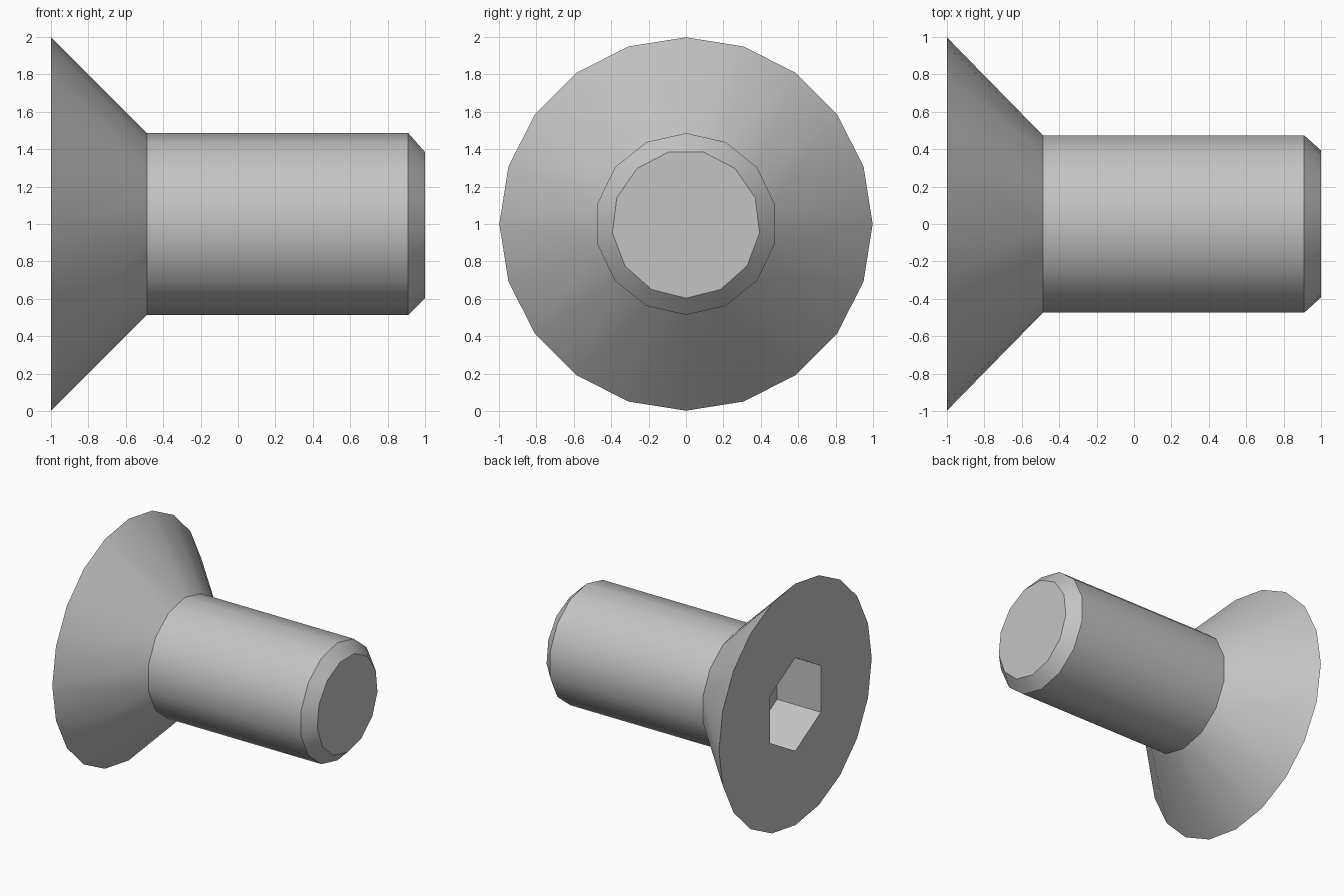
import bpy
import bmesh
import math

default = bpy.data.objects.get("Cube")
if default:
    bpy.data.objects.remove(default, do_unlink=True)

# Plain grey metal
steel = bpy.data.materials.new("grey_steel")
steel.use_nodes = True
steel.diffuse_color = (0.55, 0.55, 0.55, 1)
steel.node_tree.nodes["Principled BSDF"].inputs["Base Color"].default_value = (0.55, 0.55, 0.55, 1)

AXIS_Z = 1.0
bm = bmesh.new()


def ring(x, radius, sides):
    """Polygon of vertices around the x axis, starting at the lowest point."""
    steps = [2 * math.pi * i / sides for i in range(sides)]
    return [bm.verts.new((x, radius * math.sin(a), AXIS_Z - radius * math.cos(a))) for a in steps]


def skin(a, b):
    """Join two rings, which may have different side counts."""
    na, nb = len(a), len(b)
    i = j = 0
    while i < na or j < nb:
        next_a, next_b = (i + 1) * nb, (j + 1) * na
        corners = [a[i % na], b[j % nb]]
        if next_b <= next_a:
            j += 1
            corners.append(b[j % nb])
        if next_a <= next_b:
            i += 1
            corners.append(a[i % na])
        bm.faces.new(corners)


# Hexagonal drive socket, conical head, shaft and chamfered tip, in order along x
sections = [
    ring(-0.60, 0.385, 6),    # socket floor
    ring(-1.00, 0.385, 6),    # socket mouth
    ring(-1.00, 0.998, 20),   # head rim
    ring(-0.487, 0.486, 14),  # head meets shaft
    ring(0.91, 0.486, 14),    # chamfer start
    ring(1.00, 0.396, 13),    # tip
]
for first, second in zip(sections, sections[1:]):
    skin(first, second)
bm.faces.new(sections[0])
bm.faces.new(sections[-1])
bmesh.ops.recalc_face_normals(bm, faces=bm.faces[:])

mesh = bpy.data.meshes.new("countersunk_screw")
bm.to_mesh(mesh)
bm.free()
mesh.materials.append(steel)
screw = bpy.data.objects.new("countersunk_screw", mesh)
bpy.context.collection.objects.link(screw)

# Smooth round walls, crisp rims and socket
bpy.ops.object.select_all(action="DESELECT")
screw.select_set(True)
bpy.context.view_layer.objects.active = screw
bpy.ops.object.shade_smooth_by_angle(angle=math.radians(30))
